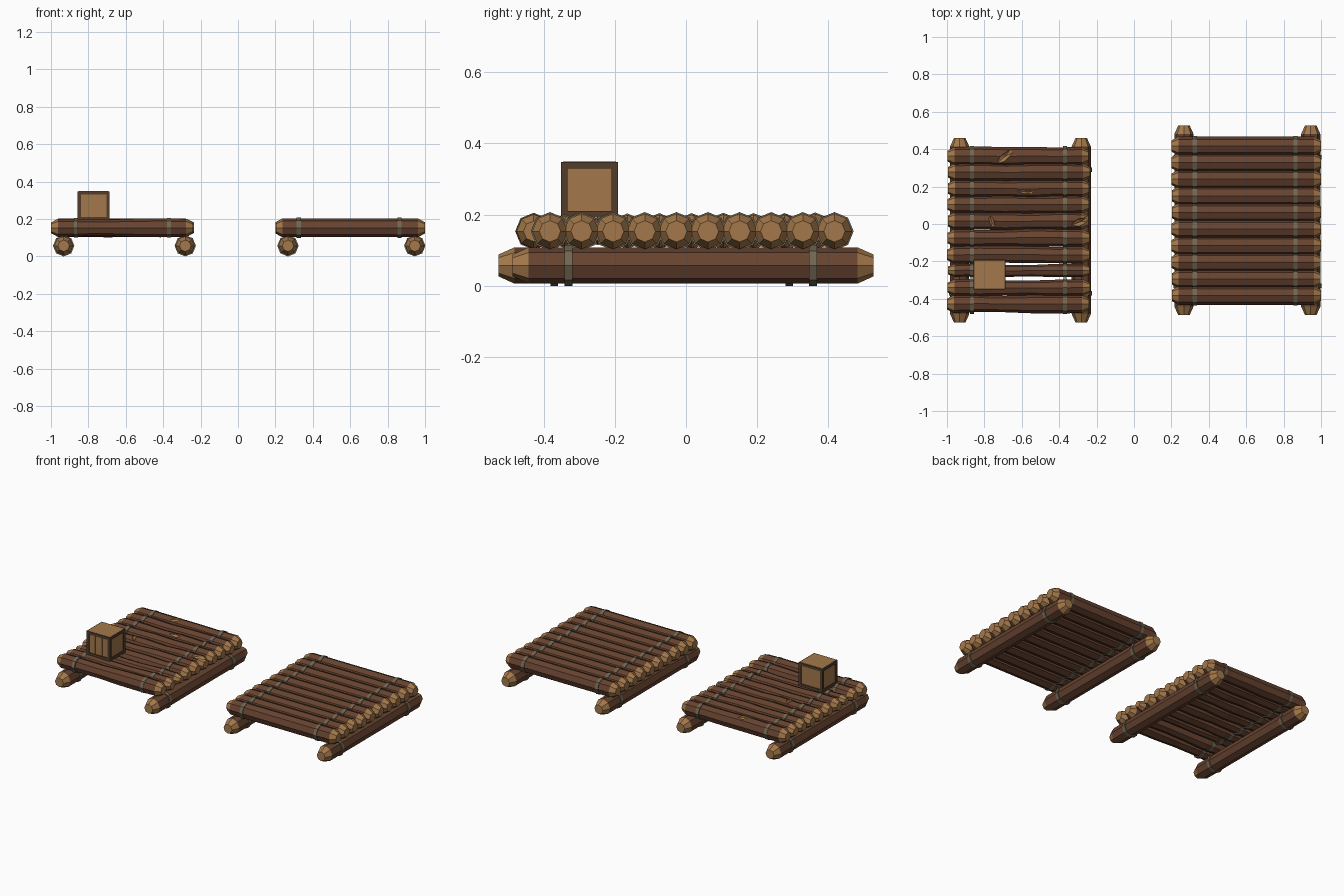
import bpy, bmesh, random
from math import sin, cos, pi
from mathutils import Vector, Matrix

if "Cube" in bpy.data.objects:
    bpy.data.objects.remove(bpy.data.objects["Cube"])

random.seed(4)


def material(name, color):
    m = bpy.data.materials.new(name)
    m.diffuse_color = (*color, 1)
    m.use_nodes = True
    m.node_tree.nodes["Principled BSDF"].inputs["Base Color"].default_value = m.diffuse_color
    return m


BARK = material("bark", (0.135, 0.056, 0.029))
CUT = material("cut_wood", (0.37, 0.19, 0.07))
ROPE = material("rope", (0.16, 0.13, 0.085))
FRAME = material("dark_frame", (0.085, 0.048, 0.025))


def finish(bm, name, mats):
    bmesh.ops.recalc_face_normals(bm, faces=bm.faces)
    me = bpy.data.meshes.new(name)
    bm.to_mesh(me)
    bm.free()
    for m in mats:
        me.materials.append(m)
    ob = bpy.data.objects.new(name, me)
    bpy.context.collection.objects.link(ob)
    return ob


def prism(bm, axis, centre, stations, cut_ends=False, sides=8):
    """Octagonal rod along x or y; stations are (position, radius, sideways, up)."""
    rings = []
    for t, r, du, dz in stations:
        ring = []
        for i in range(sides):
            a = 2 * pi * i / sides
            u, w = r * cos(a) + du, r * sin(a) + dz
            off = (t, u, w) if axis == "x" else (u, t, w)
            ring.append(bm.verts.new(Vector(centre) + Vector(off)))
        rings.append(ring)
    faces = [bm.faces.new(rings[0]), bm.faces.new(rings[-1])]
    last = len(rings) - 2
    for k, (a, b) in enumerate(zip(rings, rings[1:])):
        for i in range(sides):
            j = (i + 1) % sides
            f = bm.faces.new((a[i], a[j], b[j], b[i]))
            if k in (0, last):
                faces.append(f)
    if cut_ends:
        for f in faces:
            f.material_index = 1


def log(name, axis, centre, lo, hi, r, taper=0.04, wobble=0.0):
    body = [(lo + taper, r, 0, 0)]
    if wobble:
        for k in range(1, 5):
            t = lo + taper + (hi - lo - 2 * taper) * k / 5
            body.append((t, r + random.uniform(-wobble, wobble / 2),
                         random.uniform(-wobble, wobble) / 2, 0))
    body.append((hi - taper, r, 0, 0))
    bm = bmesh.new()
    prism(bm, axis, centre,
          [(lo, r * 0.6, 0, 0)] + body + [(hi, r * 0.6, 0, 0)], True)
    return finish(bm, name, [BARK, CUT])


def ropes(name, axis, centres, spots, half=0.011):
    bm = bmesh.new()
    for c, r in centres:
        for s in spots:
            prism(bm, axis, c, [(s - half, r, 0, 0), (s + half, r, 0, 0)])
    finish(bm, name, [ROPE])


def raft(name, deck, x0, x1, runners, y0, y1, deck_ropes, runner_ropes, worn):
    # Two long runner logs with their bindings
    for i, x in enumerate(runners):
        log(f"{name}_runner_log_{i + 1}", "y", (x, 0, 0.057), y0, y1, 0.051, 0.045)
    ropes(f"{name}_runner_ropes", "y", [((x, 0, 0.057), 0.057) for x in runners],
          runner_ropes)
    # Crosswise deck logs, each bound by its own rope rings
    logs = []
    for i, (y, r) in enumerate(deck):
        j = 0.012 if worn else 0.003
        logs.append(log(f"{name}_deck_log_{i + 1}", "x", (0, y, 0.153),
                        x0 + random.uniform(0, j), x1 - random.uniform(0, j),
                        r, 0.036, 0.005 if worn else 0))
    ropes(f"{name}_deck_ropes", "x", [((0, y, 0.153), r + 0.004) for y, r in deck],
          deck_ropes)
    return logs


new_deck = [(0.417 - 0.0888 * i, 0.05) for i in range(10)]
raft("new_raft", new_deck, 0.2, 1.0, (0.267, 0.945), -0.487, 0.527,
     (0.325, 0.863), (-0.33, 0.357), False)

old_deck = [(0.363, 0.049), (0.277, 0.047), (0.19, 0.047), (0.105, 0.048),
            (0.016, 0.047), (-0.075, 0.047), (-0.165, 0.046), (-0.248, 0.035),
            (-0.34, 0.044), (-0.428, 0.048)]
old_logs = raft("worn_raft", old_deck, -1.0, -0.235, (-0.932, -0.282), -0.527, 0.46,
                (-0.867, -0.368), (-0.37, 0.29), True)

# Gashes showing pale wood in the worn logs
for idx, x, y, size, turn in [(0, -0.69, 0.36, (0.065, 0.02, 0.022), 0.7),
                              (2, -0.58, 0.172, (0.05, 0.012, 0.02), -0.1),
                              (4, -0.76, 0.012, (0.045, 0.015, 0.022), -1.25),
                              (4, -0.285, 0.012, (0.06, 0.022, 0.035), 0.35)]:
    bm = bmesh.new()
    bmesh.ops.create_icosphere(bm, subdivisions=1, radius=1, matrix=Matrix.LocRotScale(
        Vector((x, y, 0.2)), Matrix.Rotation(turn, 3, "Z"), Vector(size)))
    for f in bm.faces:
        f.material_index = 1
    cutter = finish(bm, "gash_cutter", [BARK, CUT])
    cutter.hide_render = True
    cutter.hide_set(True)
    mod = old_logs[idx].modifiers.new("gash", "BOOLEAN")
    mod.operation = "DIFFERENCE"
    mod.solver = "EXACT"
    mod.object = cutter


def boxes(name, items, mat):
    bm = bmesh.new()
    for c, s in items:
        bmesh.ops.create_cube(bm, size=1, matrix=Matrix.LocRotScale(
            Vector(c), None, Vector(s)))
    finish(bm, name, [mat])


# Crate: dark edge frame around recessed pale planks
cx, cy, z0, z1 = -0.772, -0.271, 0.192, 0.348
w, d, h, b = 0.172, 0.16, z1 - z0, 0.018
cz = (z0 + z1) / 2
beams = []
for s in (-1, 1):
    for t in (-1, 1):
        beams.append(((cx + s * (w - b) / 2, cy + t * (d - b) / 2, cz), (b, b, h)))
        beams.append(((cx, cy + s * (d - b) / 2, cz + t * (h - b) / 2), (w, b, b)))
        beams.append(((cx + s * (w - b) / 2, cy, cz + t * (h - b) / 2), (b, d, b)))
boxes("crate_frame", beams, FRAME)
planks = []
for i in range(3):
    k = (i - 1) / 3
    planks.append(((cx + k * (w - b), cy, cz), ((w - b) / 3 - 0.002, d - 0.012, h - 0.012)))
    planks.append(((cx, cy + k * (d - b), cz), (w - 0.012, (d - b) / 3 - 0.002, h - 0.014)))
boxes("crate_planks", planks, CUT)
boxes("crate_lid", [((cx, cy, z1 - 0.003), (w - 0.012, d - 0.012, 0.008))], CUT)
